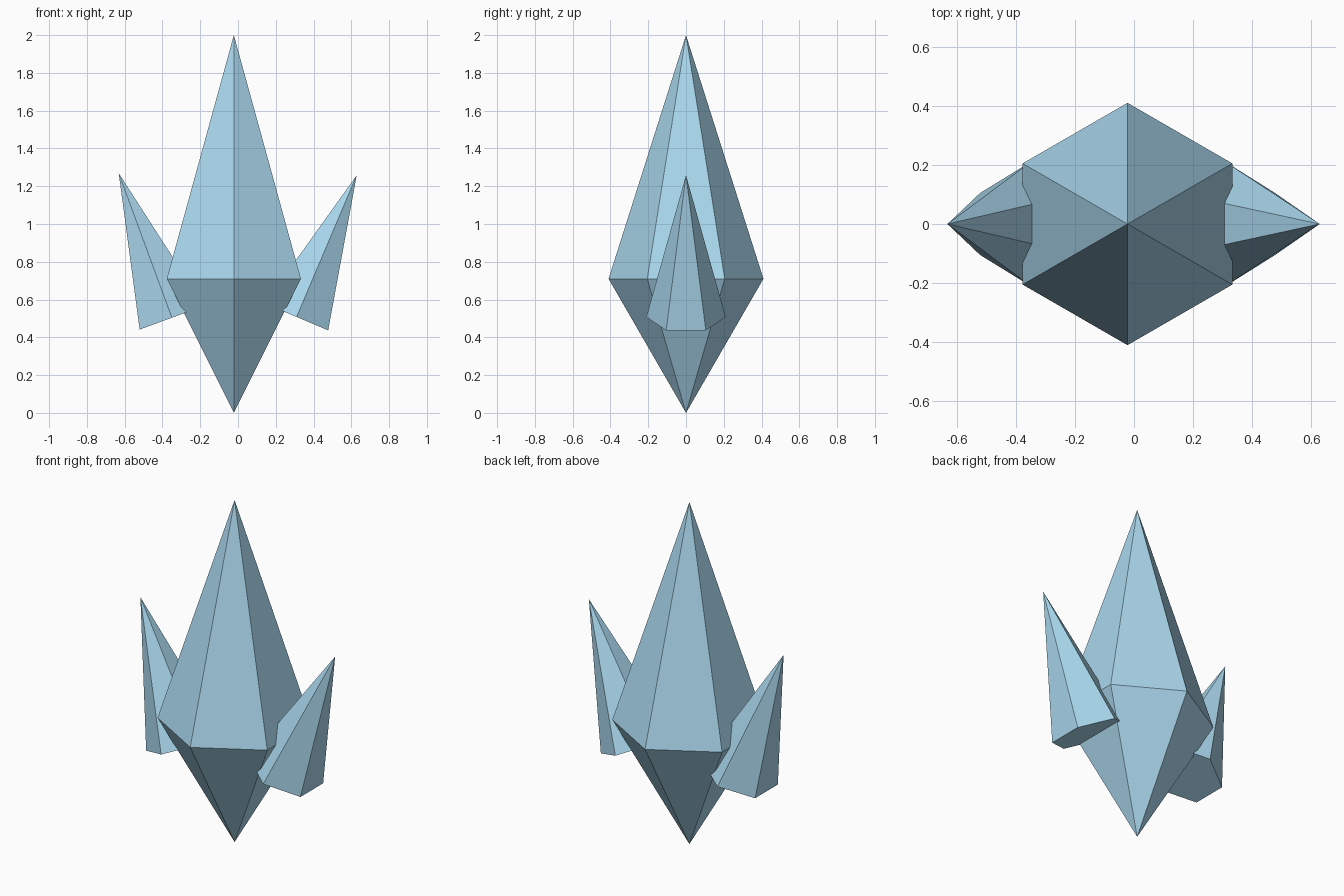
import bpy, bmesh, math
from mathutils import Matrix, Vector

if "Cube" in bpy.data.objects:
    bpy.data.objects.remove(bpy.data.objects["Cube"])

ice = bpy.data.materials.new("pale_blue_crystal")
ice.diffuse_color = (0.40, 0.68, 0.85, 1)
ice.use_nodes = True
ice.node_tree.nodes["Principled BSDF"].inputs["Base Color"].default_value = ice.diffuse_color


def crystal(name, centre, radius, height, depth=0.0, tilt=0.0):
    """Six-sided spike; depth > 0 gives a pointed underside, otherwise a flat base."""
    bm = bmesh.new()
    ring = [bm.verts.new((radius * math.sin(k * math.pi / 3),
                          radius * math.cos(k * math.pi / 3), 0)) for k in range(6)]
    top = bm.verts.new((0, 0, height))
    low = bm.verts.new((0, 0, -depth)) if depth else None
    for a, b in zip(ring, ring[1:] + ring[:1]):
        bm.faces.new((a, b, top))
        if low:
            bm.faces.new((b, a, low))
    if not low:
        bm.faces.new(ring)
    bmesh.ops.recalc_face_normals(bm, faces=bm.faces)
    bm.transform(Matrix.Translation(Vector(centre)) @ Matrix.Rotation(math.radians(tilt), 4, 'Y'))
    mesh = bpy.data.meshes.new(name)
    bm.to_mesh(mesh)
    bm.free()
    mesh.materials.append(ice)
    obj = bpy.data.objects.new(name, mesh)
    bpy.context.collection.objects.link(obj)
    return obj


# Tall central crystal, pointed at both ends
crystal("main_crystal", (-0.022, 0, 0.71), 0.41, 1.29, depth=0.71)

# Smaller flat-based spikes leaning outward on each side
crystal("right_crystal", (0.31, 0, 0.508), 0.21, 0.815, tilt=23)
crystal("left_crystal", (-0.35, 0, 0.504), 0.21, 0.815, tilt=-20.2)
